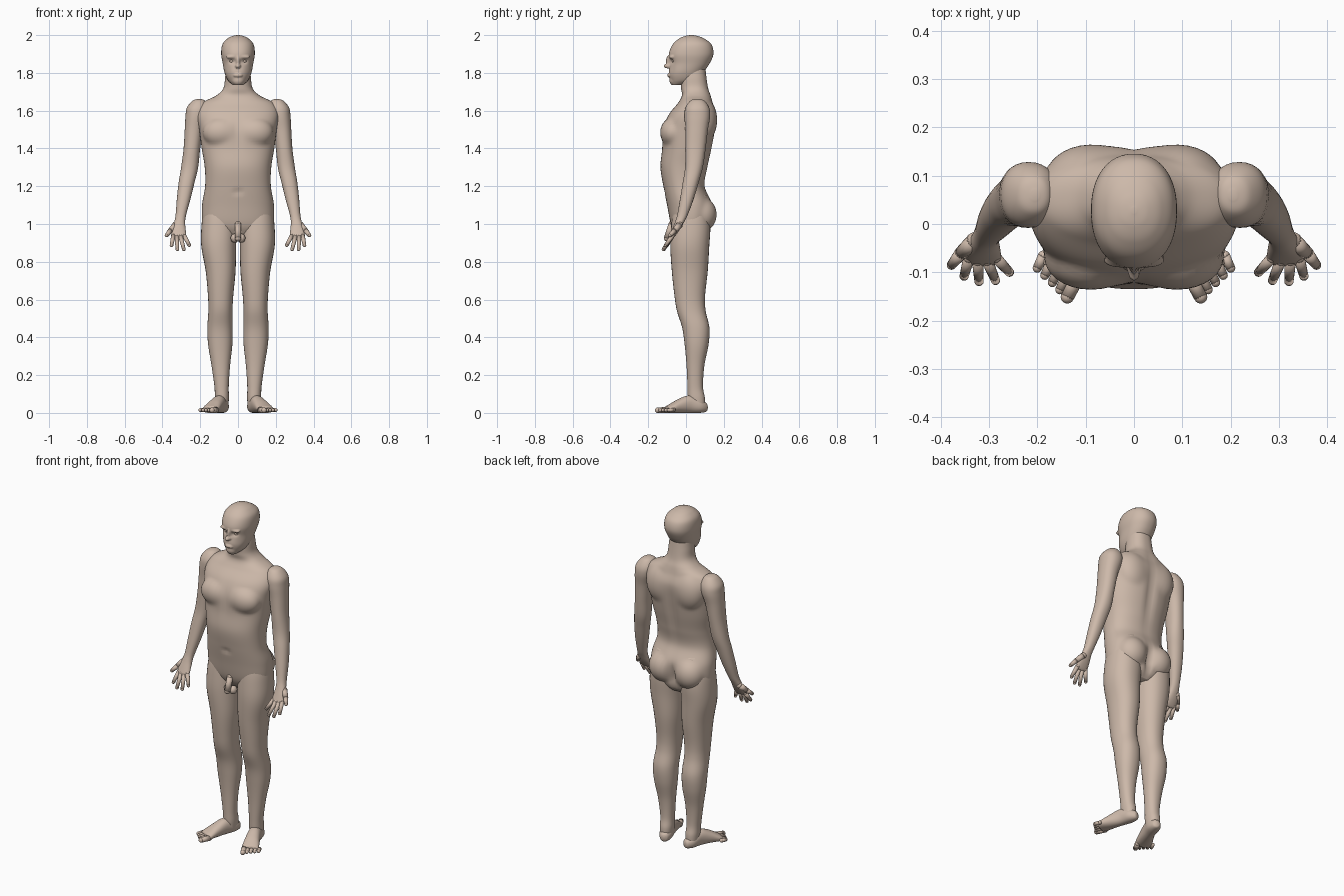
import bpy
import bmesh
import math
from mathutils import Matrix, Vector

cube = bpy.data.objects.get("Cube")
if cube:
    bpy.data.objects.remove(cube, do_unlink=True)

X, Y, Z = Vector((1, 0, 0)), Vector((0, 1, 0)), Vector((0, 0, 1))
SIDES = {"left": 1, "right": -1}

skin = bpy.data.materials.new("warm beige skin")
skin.use_nodes = True
skin.diffuse_color = (.61, .485, .40, 1)
for node in skin.node_tree.nodes:
    if node.type == 'BSDF_PRINCIPLED':
        node.inputs["Base Color"].default_value = skin.diffuse_color
        node.inputs["Roughness"].default_value = .7


def smooth_path(sections, steps):
    """Catmull-Rom interpolation through cross-sections."""
    pts = [Vector(s) for s in sections]
    padded = [pts[0]] + pts + [pts[-1]]
    out = []
    for a, b, c, d in zip(padded, padded[1:], padded[2:], padded[3:]):
        for k in range(steps):
            t = k / steps
            out.append(b + (c - a) * (t / 2)
                       + (a * 2 - b * 5 + c * 4 - d) * (t * t / 2)
                       + (b * 3 - a - c * 3 + d) * (t ** 3 / 2))
    return out + [pts[-1]]


def swell(origin, point, bumps, blend=.005):
    """Push a ring point outward so that it blends over ellipsoid muscles."""
    ray = point - origin
    base = ray.length
    ray.normalize()
    total = 1
    for centre, radii in bumps:
        o = Vector([(origin[i] - centre[i]) / radii[i] for i in range(3)])
        d = Vector([ray[i] / radii[i] for i in range(3)])
        a, b = d.dot(d), o.dot(d)
        disc = b * b - a * (o.dot(o) - 1)
        if disc > 0:
            total += math.exp(((math.sqrt(disc) - b) / a - base) / blend)
    return origin + ray * (base + blend * math.log(total))


def loft(bm, sections, side=1, u=X, v=Y, power=2.2, segments=32, steps=6, bumps=()):
    """Skin over rounded sections given as x, y, z, radius u, radius v."""
    rings = []
    for sec in smooth_path(sections, steps):
        ring = []
        origin = Vector(sec[:3])
        for k in range(segments):
            a = math.tau * k / segments
            c, s = math.cos(a), math.sin(a)
            p = origin + u * math.copysign(abs(c) ** (2 / power), c) * sec[3]
            p += v * math.copysign(abs(s) ** (2 / power), s) * sec[4]
            if bumps:
                p = swell(origin, p, bumps)
            ring.append(bm.verts.new((p.x * side, p.y, p.z)))
        rings.append(ring)
    for lower, upper in zip(rings, rings[1:]):
        for k in range(segments):
            n = (k + 1) % segments
            bm.faces.new((lower[k], lower[n], upper[n], upper[k]))
    bm.faces.new(rings[0][::-1])
    bm.faces.new(rings[-1])


def central(bm, sections, **options):
    """Loft on the centre plane from z, y, radius x, radius y."""
    loft(bm, [(0, y, z, rx, ry) for z, y, rx, ry in sections], **options)


def ball(bm, centre, radii, side=1):
    x, y, z = centre
    m = Matrix.Translation((x * side, y, z)) @ Matrix.Diagonal((*radii, 1))
    bmesh.ops.create_uvsphere(bm, u_segments=16, v_segments=12, radius=1, matrix=m)


def digit(bm, start, end, r1, r2, side=1):
    """Tapered stick with round ends, for fingers and toes."""
    a, b = (Vector((p[0] * side, p[1], p[2])) for p in (start, end))
    turn = (b - a).to_track_quat('Z', 'Y').to_matrix().to_4x4()
    bmesh.ops.create_cone(bm, cap_ends=True, segments=16, radius1=r1, radius2=r2,
                          depth=(b - a).length,
                          matrix=Matrix.Translation((a + b) / 2) @ turn)
    ball(bm, a, (r1, r1, r1))
    ball(bm, b, (r2, r2, r2))


def both(items):
    """Mirror entries that start with a centre point."""
    return [((c[0] * s, c[1], c[2]), *rest) for c, *rest in items for s in SIDES.values()]


def finish(bm, name, hollows=()):
    """Press hollows (centre, reach, push along y) and make the object."""
    for vert in bm.verts:
        start = vert.co.copy()
        for centre, reach, push in hollows:
            q = sum(((start[i] - centre[i]) / reach[i]) ** 2 for i in range(3))
            vert.co.y += push * math.exp(-q)
    bmesh.ops.recalc_face_normals(bm, faces=bm.faces)
    mesh = bpy.data.meshes.new(name)
    bm.to_mesh(mesh)
    bm.free()
    mesh.materials.append(skin)
    mesh.shade_smooth()
    bpy.context.collection.objects.link(bpy.data.objects.new(name, mesh))


# Torso and neck, with chest, shoulder blades and buttocks
muscles = both([((.09, -.07, 1.485), (.095, .066, .078)),
                ((.09, .1, 1.55), (.09, .064, .11)),
                ((.085, .085, 1.05), (.085, .077, .09))])
bm = bmesh.new()
central(bm, [(.92, .03, .09, .06), (.95, .03, .15, .085), (1, .025, .186, .105),
             (1.1, .02, .19, .12), (1.2, -.01, .174, .11), (1.3, -.01, .176, .125),
             (1.4, .005, .192, .132), (1.5, .015, .205, .14), (1.58, .035, .217, .126),
             (1.64, .05, .19, .093), (1.68, .055, .115, .077), (1.72, .046, .077, .072),
             (1.78, .04, .068, .068), (1.85, .04, .06, .06)],
        power=2.3, segments=72, steps=8, bumps=muscles)
finish(bm, "torso", [((0, .16, 1.42), (.025, .07, .2), -.014),
                     ((0, .15, 1.02), (.016, .07, .07), -.03),
                     ((0, -.14, 1.5), (.02, .05, .08), .01),
                     ((0, -.11, 1.17), (.018, .05, .014), .009)])

# Head with brow, nose, lips and chin
features = both([((.035, -.073, 1.884), (.028, .015, .009))])
features += [((0, -.088, 1.862), (.009, .018, .03)), ((0, -.093, 1.836), (.014, .025, .014)),
             ((0, -.085, 1.787), (.024, .013, .011)), ((0, -.064, 1.757), (.026, .021, .02))]
bm = bmesh.new()
central(bm, [(1.735, -.045, .025, .03), (1.76, -.01, .053, .073), (1.8, 0, .071, .091),
             (1.85, .02, .081, .105), (1.9, .027, .089, .118), (1.95, .032, .083, .103),
             (1.98, .03, .058, .069), (1.995, .028, .03, .034), (2, .028, .005, .006)],
        segments=96, steps=9, bumps=features)
finish(bm, "head", both([((.033, -.085, 1.862), (.017, .04, .012), .011),
                         ((.06, -.1, 1.81), (.02, .04, .025), .005)]))

# Groin
bm = bmesh.new()
digit(bm, (0, -.075, 1), (0, -.1, .925), .017, .017)
for side in SIDES.values():
    ball(bm, (.018, -.07, .925), (.021, .024, .024), side)
finish(bm, "groin")

ARM = [(.205, .06, 1.662, .008, .01), (.208, .06, 1.652, .033, .038),
       (.214, .06, 1.615, .057, .063), (.22, .06, 1.57, .058, .068),
       (.233, .056, 1.5, .049, .06), (.244, .05, 1.4, .044, .054),
       (.256, .042, 1.3, .045, .047), (.272, .025, 1.22, .042, .042),
       (.288, .004, 1.13, .036, .036), (.302, -.018, 1.05, .028, .028),
       (.309, -.034, 1.01, .029, .024), (.314, -.053, .97, .037, .02),
       (.313, -.072, .935, .038, .014), (.313, -.078, .925, .033, .009)]
LEG = [(.085, .03, 1.15, .065, .08), (.094, .027, 1.07, .088, .096),
       (.1, .025, .98, .094, .104), (.102, .02, .88, .092, .103),
       (.092, .02, .75, .079, .095), (.092, .02, .62, .067, .081),
       (.093, .028, .54, .064, .076), (.095, .052, .45, .067, .072),
       (.094, .056, .36, .064, .063), (.091, .05, .25, .049, .047),
       (.087, .049, .14, .038, .041), (.085, .055, .08, .037, .045),
       (.085, .058, .03, .033, .042)]
FOOT = [(.068, .112, .03, .006, .008), (.071, .104, .03, .022, .024),
        (.083, .07, .036, .036, .036), (.1, .015, .046, .036, .046),
        (.122, -.04, .036, .041, .036), (.14, -.08, .024, .046, .024),
        (.148, -.1, .018, .044, .018)]
FINGERS = [((.342, -.07, .94), (.352, -.108, .887)), ((.324, -.076, .935), (.321, -.119, .866)),
           ((.304, -.076, .935), (.287, -.117, .866)), ((.286, -.07, .94), (.258, -.1, .888))]

for label, side in SIDES.items():
    # Arm from shoulder cap to palm
    bm = bmesh.new()
    loft(bm, ARM, side)
    finish(bm, label + "_arm")

    # Fingers and two-jointed thumb
    bm = bmesh.new()
    for root, tip in FINGERS:
        digit(bm, root, tip, .012, .0095, side)
    digit(bm, (.33, -.035, .995), (.358, -.06, .965), .018, .014, side)
    digit(bm, (.358, -.06, .965), (.378, -.085, .94), .014, .01, side)
    finish(bm, label + "_fingers")

    # Leg
    bm = bmesh.new()
    loft(bm, LEG, side)
    finish(bm, label + "_leg")

    # Foot and toes
    bm = bmesh.new()
    loft(bm, FOOT, side, u=Vector((.92, .4, 0)), v=Z)
    for i in range(5):
        root = Vector((.116 + .018 * i, -.106 + .01 * i, .016))
        reach = Vector((.022, -.045, -.002)) * (1 - .11 * i)
        thick = .011 if i else .016
        digit(bm, root, root + reach, thick, thick * .87, side)
    finish(bm, label + "_foot")

    # Eye
    bm = bmesh.new()
    ball(bm, (.033, -.062, 1.862), (.013, .012, .009), side)
    finish(bm, label + "_eye")
